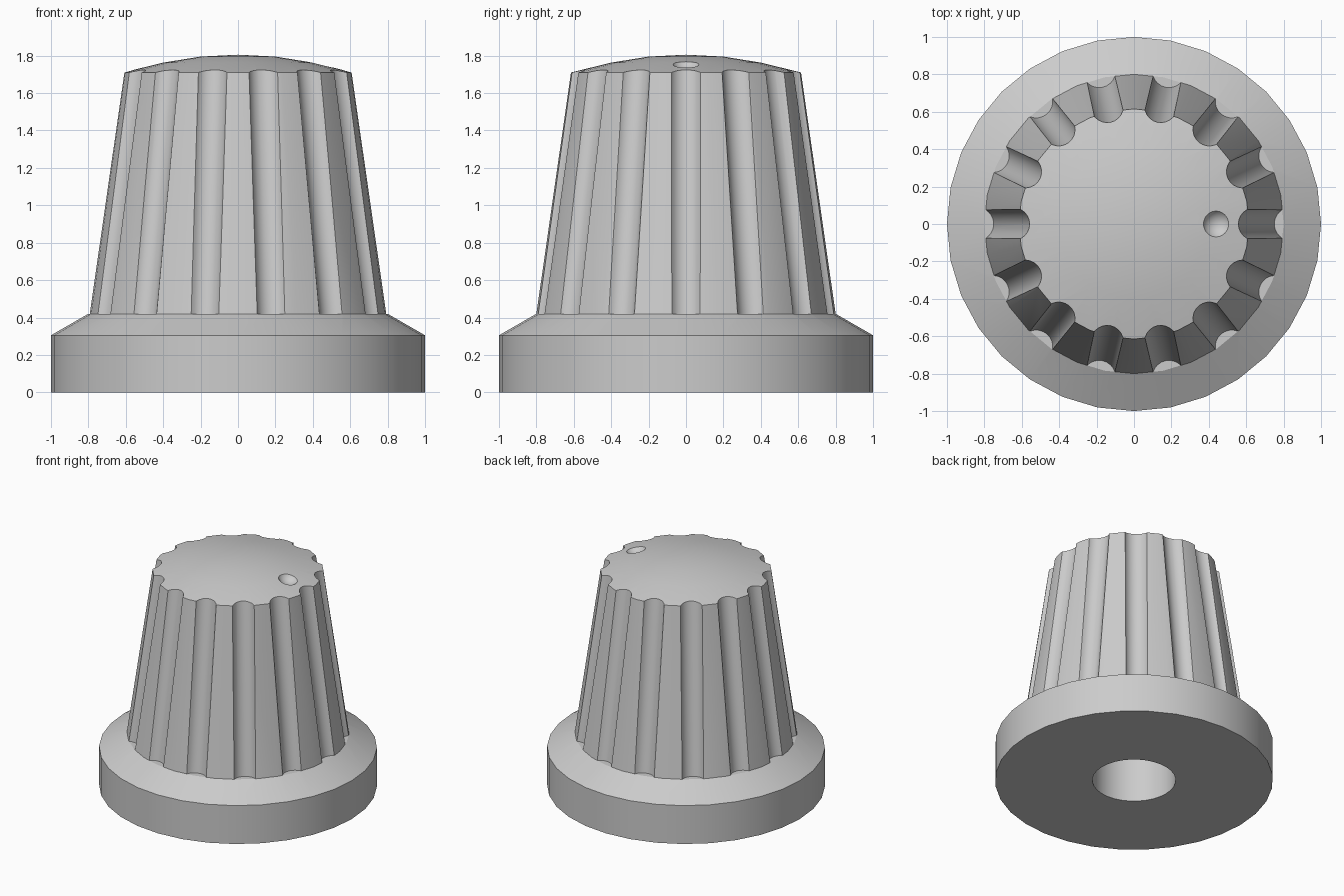
import bpy, bmesh
from math import pi, cos, sin, radians
from mathutils import Matrix, Vector

cube = bpy.data.objects.get("Cube")
if cube:
    bpy.data.objects.remove(cube, do_unlink=True)

grey = bpy.data.materials.new("plain grey")
grey.use_nodes = True
colour = (0.6, 0.6, 0.6, 1)
grey.diffuse_color = colour
grey.node_tree.nodes["Principled BSDF"].inputs["Base Color"].default_value = colour

FLUTES = 14
BASE_Z, RIM_Z = 0.42, 1.71      # foot and rim of the fluted grip
FLUTE_R = 0.089


def make_object(name, bm):
    bmesh.ops.recalc_face_normals(bm, faces=bm.faces)
    mesh = bpy.data.meshes.new(name)
    bm.to_mesh(mesh)
    bm.free()
    mesh.materials.append(grey)
    obj = bpy.data.objects.new(name, mesh)
    bpy.context.collection.objects.link(obj)
    return obj


def revolve(name, profile, steps):
    bm = bmesh.new()
    verts = [bm.verts.new((r, 0, z)) for r, z in profile]
    edges = [bm.edges.new(pair) for pair in zip(verts, verts[1:])]
    bmesh.ops.spin(bm, geom=verts + edges, cent=(0, 0, 0), axis=(0, 0, 1),
                   angle=2 * pi, steps=steps)
    bmesh.ops.remove_doubles(bm, verts=bm.verts, dist=1e-4)
    return make_object(name, bm)


def add_flute(bm, angle, sides=24):
    # slanted round rod with level ends, parallel to the grip wall
    low, high = 0.839, 0.649
    top_z = 1.95
    slope = (high - low) / (RIM_Z - BASE_Z)
    turn = Matrix.Rotation(angle, 3, 'Z')
    rings = []
    for z in (BASE_Z, top_z):
        centre = low + slope * (z - BASE_Z)
        rings.append([bm.verts.new(turn @ Vector((
            centre + FLUTE_R * cos(2 * pi * i / sides),
            FLUTE_R * sin(2 * pi * i / sides), z))) for i in range(sides)])
    for ring in rings:
        bm.faces.new(ring)
    for i in range(sides):
        j = (i + 1) % sides
        bm.faces.new((rings[0][i], rings[0][j], rings[1][j], rings[1][i]))


# Knob body: shaft hole, skirt, tapered grip and domed cap
knob = revolve("knob_body", [
    (0, 1.0), (0.3, 1.0), (0.3, 0), (1, 0), (1, 0.305), (0.8, BASE_Z),
    (0.615, RIM_Z), (0.4, 1.763), (0.2, 1.795), (0, 1.805)], 32)

# Cutter: grip flutes
bm = bmesh.new()
for n in range(FLUTES):
    add_flute(bm, 2 * pi * n / FLUTES)
flute_cutter = make_object("flute_cutter", bm)

# Cutter: pointer dimple in the cap
bm = bmesh.new()
bmesh.ops.create_uvsphere(bm, u_segments=32, v_segments=24, radius=0.085,
                          matrix=Matrix.Translation((0.45, 0, 1.8)))
dimple_cutter = make_object("dimple_cutter", bm)

bpy.ops.object.select_all(action='DESELECT')
bpy.context.view_layer.objects.active = knob
knob.select_set(True)
for cutter in (flute_cutter, dimple_cutter):
    cut = knob.modifiers.new(cutter.name, 'BOOLEAN')
    cut.operation = 'DIFFERENCE'
    cut.solver = 'EXACT'
    cut.object = cutter
    bpy.ops.object.modifier_apply(modifier=cut.name)
    bpy.data.objects.remove(cutter, do_unlink=True)

bpy.ops.object.shade_smooth_by_angle(angle=radians(30))
